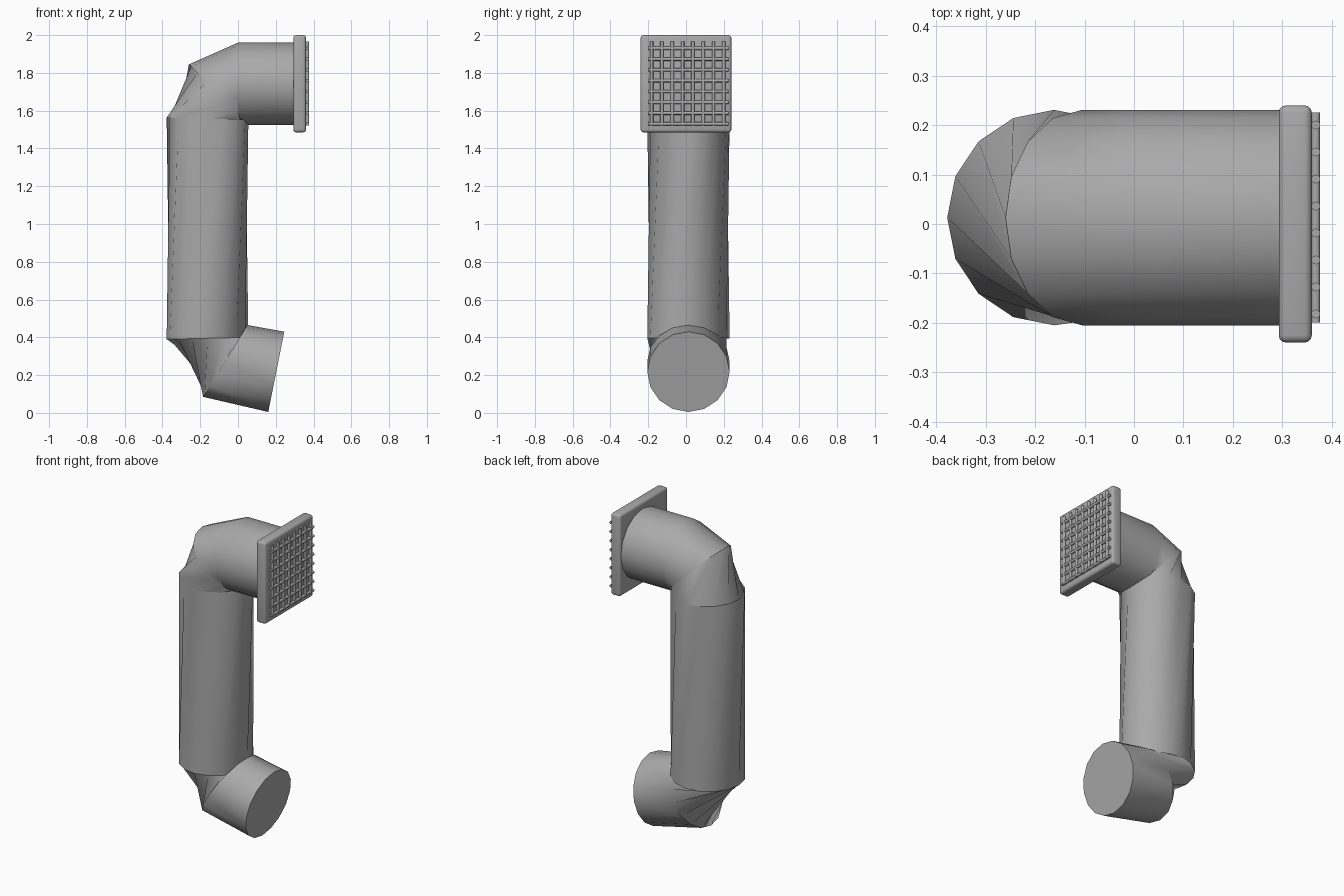
import bpy, bmesh, math
from mathutils import Vector

if "Cube" in bpy.data.objects:
    bpy.data.objects.remove(bpy.data.objects["Cube"])

grey = bpy.data.materials.new("plain grey")
grey.diffuse_color = (0.4, 0.4, 0.4, 1)
grey.use_nodes = True
grey.node_tree.nodes["Principled BSDF"].inputs["Base Color"].default_value = grey.diffuse_color
SIDES, CY = 16, 0.013


def finish(bm, name, angle=35):
    bmesh.ops.recalc_face_normals(bm, faces=bm.faces)
    me = bpy.data.meshes.new(name)
    bm.to_mesh(me)
    bm.free()
    ob = bpy.data.objects.new(name, me)
    bpy.context.collection.objects.link(ob)
    me.materials.append(grey)
    bpy.ops.object.select_all(action='DESELECT')
    ob.select_set(True)
    bpy.context.view_layer.objects.active = ob
    bpy.ops.object.shade_smooth_by_angle(angle=math.radians(angle))
    return ob


# Bent pipe: each ring is (outer bend point x, z), (inner bend point x, z),
# and its accumulated twist in sixteenths of a turn
rings = [
    ((0.30, 1.96), (0.30, 1.525), 0),
    ((0.00, 1.96), (0.00, 1.525), 0),
    ((-0.26, 1.845), (0.05, 1.55), 0),
    ((-0.378, 1.563), (0.055, 1.553), 2),
    ((-0.378, 0.39), (0.055, 0.40), 3),
    ((-0.185, 0.085), (0.05, 0.465), 6),
    ((0.16, 0.005), (0.245, 0.43), 6),
]
bm = bmesh.new()
loops = []
for (ox, oz), (ix, iz), twist in rings:
    mid = Vector(((ox + ix) / 2, CY, (oz + iz) / 2))
    out = Vector((ox, CY, oz)) - mid
    loop = []
    for j in range(SIDES):
        a = 2 * math.pi * (j + twist) / SIDES
        loop.append(bm.verts.new(mid + out * math.cos(a) + Vector((0, 0.218 * math.sin(a), 0))))
    loops.append(loop)
for a, b in zip(loops, loops[1:]):
    for j in range(SIDES):
        k = (j + 1) % SIDES
        bm.faces.new((a[j], a[k], b[k], b[j]))
bm.faces.new(loops[0])
bm.faces.new(loops[-1])
finish(bm, "bent_pipe")

# Square end plate with rounded edges
bm = bmesh.new()
bmesh.ops.create_cube(bm, size=1)
for v in bm.verts:
    v.co = Vector((0.3265 + v.co.x * 0.067, v.co.y * 0.48, 1.7425 + v.co.z * 0.515))
bmesh.ops.bevel(bm, geom=bm.edges[:], offset=0.015, segments=3, profile=0.5, affect='EDGES')
finish(bm, "end_plate")


# Grille of crossing round bars
def bar(name, centre, axis, length):
    bm = bmesh.new()
    bmesh.ops.create_cone(bm, cap_ends=True, segments=10, radius1=0.009, radius2=0.009, depth=length)
    q = Vector((0, 0, 1)).rotation_difference(Vector(axis))
    for v in bm.verts:
        v.co = q @ v.co + Vector(centre)
    finish(bm, name, 40)


for i in range(8):
    bar("grille_upright", (0.368, -0.182 + i * 0.0546, 1.745), (0, 0, 1), 0.445)
    bar("grille_crossbar", (0.368, 0.013, 1.53 + i * 0.0572), (0, 1, 0), 0.425)
